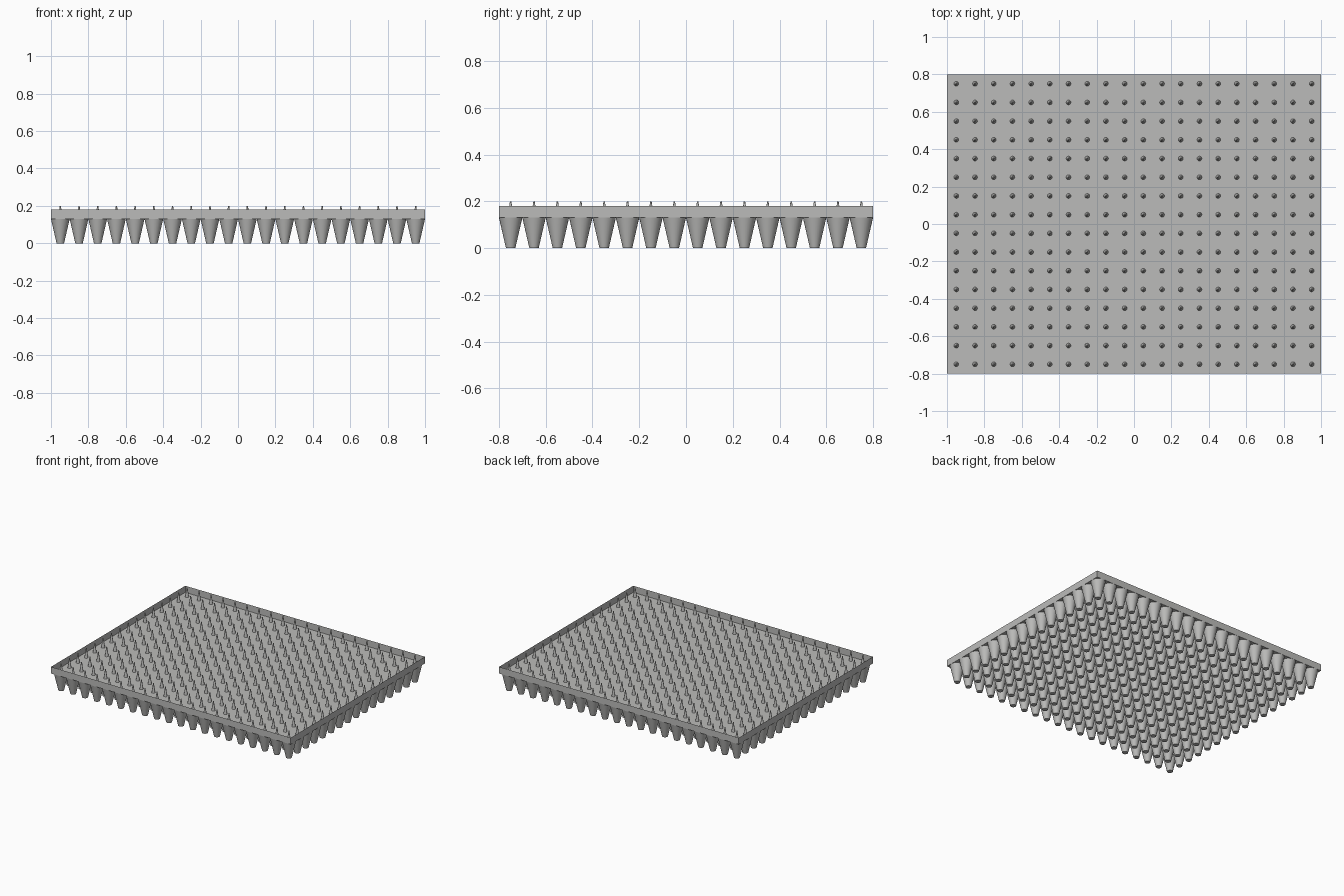
import bpy, bmesh, math
from mathutils import Matrix

if "Cube" in bpy.data.objects:
    bpy.data.objects.remove(bpy.data.objects["Cube"])

NX, NY, PITCH = 20, 16, 0.1
W, D = 1.0, 0.8
FLOOR, RIM, TIP = 0.13, 0.18, 0.20

grey = bpy.data.materials.new("mid_grey")
grey.diffuse_color = (0.50, 0.50, 0.49, 1)
grey.use_nodes = True
grey.node_tree.nodes["Principled BSDF"].inputs["Base Color"].default_value = grey.diffuse_color


def finish(bm, name):
    mesh = bpy.data.meshes.new(name)
    bm.to_mesh(mesh)
    bm.free()
    mesh.materials.append(grey)
    obj = bpy.data.objects.new(name, mesh)
    bpy.context.collection.objects.link(obj)
    return obj


def smooth(obj):
    bpy.ops.object.select_all(action='DESELECT')
    obj.select_set(True)
    bpy.context.view_layer.objects.active = obj
    bpy.ops.object.shade_smooth_by_angle(angle=math.radians(35))


def cone_grid(name, sides, z0, z1, r0, r1):
    """One cone (r0 at z0, r1 at z1) in the middle of every cell."""
    bm = bmesh.new()
    for i in range(NX):
        for j in range(NY):
            x = (i - (NX - 1) / 2) * PITCH
            y = (j - (NY - 1) / 2) * PITCH
            bmesh.ops.create_cone(
                bm, cap_ends=True, segments=sides, radius1=r0, radius2=r1,
                depth=z1 - z0,
                matrix=Matrix.Translation((x, y, (z0 + z1) / 2)))
    # drop the caps lying on the tray floor
    hidden = [f for f in bm.faces
              if all(abs(v.co.z - FLOOR) < 1e-4 for v in f.verts)]
    bmesh.ops.delete(bm, geom=hidden, context='FACES_ONLY')
    # the surfaces face inward
    bmesh.ops.reverse_faces(bm, faces=bm.faces[:])
    smooth(finish(bm, name))


# Tray: flat floor with a thin upright rim
bm = bmesh.new()
corners = [(-W, -D), (W, -D), (W, D), (-W, D)]
low = [bm.verts.new((x, y, FLOOR)) for x, y in corners]
high = [bm.verts.new((x, y, RIM)) for x, y in corners]
bm.faces.new(low)
for k in range(4):
    n = (k + 1) % 4
    bm.faces.new((low[k], low[n], high[n], high[k]))
finish(bm, "tray")

# Tapered feet below the floor
cone_grid("feet", 24, 0.0, FLOOR, 0.02, 0.05)

# Slim spikes standing on the floor
cone_grid("spikes", 12, FLOOR, TIP, 0.013, 0.003)
